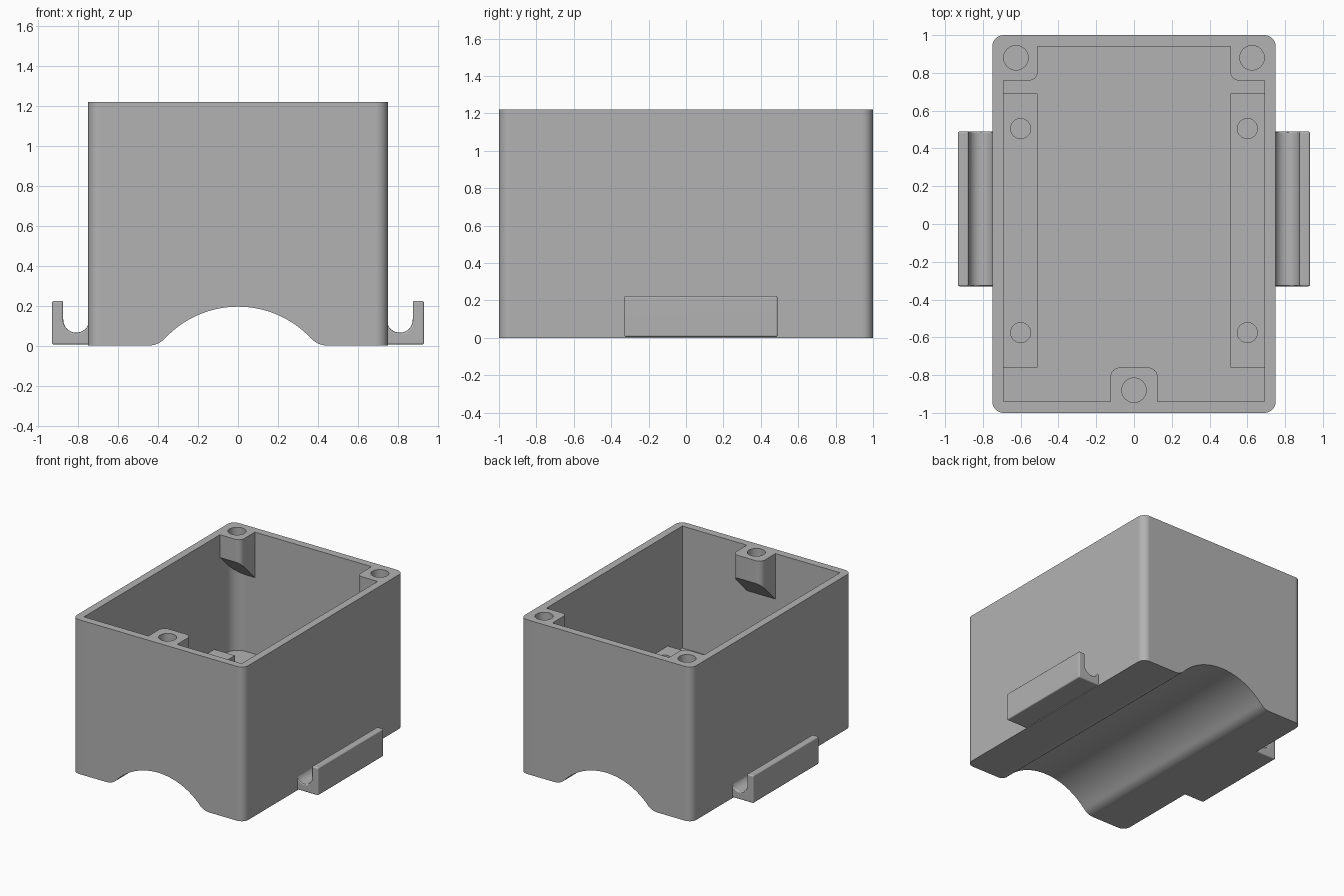
import bpy, bmesh
from math import sin, cos, pi, atan2, sqrt
from mathutils import Vector

if "Cube" in bpy.data.objects:
    bpy.data.objects.remove(bpy.data.objects["Cube"])

grey = bpy.data.materials.new("plain grey")
grey.use_nodes = True
GREY = (0.45, 0.45, 0.45, 1)
grey.diffuse_color = GREY
grey.node_tree.nodes["Principled BSDF"].inputs["Base Color"].default_value = GREY

HEIGHT, FLOOR, LEDGE = 1.22, 0.255, 0.34


def arc(cx, cy, r, a0, a1, n=12):
    return [(cx + r * cos(a0 + (a1 - a0) * i / n), cy + r * sin(a0 + (a1 - a0) * i / n))
            for i in range(n + 1)]


def rounded_box(x0, x1, y0, y1, radii):
    """Outline from lower left, counter-clockwise, one radius per corner."""
    corners = [(x0, y0, 1, 1), (x1, y0, -1, 1), (x1, y1, -1, -1), (x0, y1, 1, -1)]
    pts = []
    for i, ((x, y, sx, sy), r) in enumerate(zip(corners, radii)):
        start = pi + i * pi / 2
        pts += arc(x + sx * r, y + sy * r, r, start, start + pi / 2) if r else [(x, y)]
    return pts


def prism(name, pts, lo, hi, along_y=False):
    """Extrude an outline along z, or an x-z outline along y."""
    place = (lambda a, b, t: (a, t, b)) if along_y else (lambda a, b, t: (a, b, t))
    bm = bmesh.new()
    low = [bm.verts.new(place(a, b, lo)) for a, b in pts]
    high = [bm.verts.new(place(a, b, hi)) for a, b in pts]
    bm.faces.new(low)
    bm.faces.new(high)
    for i in range(len(pts)):
        j = (i + 1) % len(pts)
        bm.faces.new((low[i], low[j], high[j], high[i]))
    bmesh.ops.recalc_face_normals(bm, faces=bm.faces)
    mesh = bpy.data.meshes.new(name)
    bm.to_mesh(mesh)
    bm.free()
    mesh.materials.append(grey)
    ob = bpy.data.objects.new(name, mesh)
    bpy.context.collection.objects.link(ob)
    return ob


def activate(ob):
    bpy.ops.object.select_all(action="DESELECT")
    ob.select_set(True)
    bpy.context.view_layer.objects.active = ob


def subtract(ob, cutter):
    activate(ob)
    mod = ob.modifiers.new("cut", "BOOLEAN")
    mod.operation, mod.solver, mod.object = "DIFFERENCE", "EXACT", cutter
    bpy.ops.object.modifier_apply(modifier=mod.name)
    bpy.data.objects.remove(cutter)


def finish(ob):
    activate(ob)
    bpy.ops.object.shade_smooth_by_angle(angle=pi / 6)
    mod = ob.modifiers.new("even shading", "WEIGHTED_NORMAL")
    mod.keep_sharp = True


def screw_boss(x0, x1, y0, y1, radii):
    """Boss whose underside slopes down toward the end wall."""
    ob = prism("screw_boss", rounded_box(x0, x1, y0, y1, radii), 0, HEIGHT + 0.3)
    for v in ob.data.vertices:
        if v.co.z < 0.1:
            v.co.z = HEIGHT - 0.18 - (abs(v.co.y) - 0.76)
    return ob


# Cavity shape, with the bosses and ledges left standing
cavity = prism("cavity", rounded_box(-0.69, 0.69, -0.94, 0.94, (0, 0, 0.1, 0.1)),
               FLOOR, HEIGHT + 0.1)
subtract(cavity, screw_boss(-0.8, -0.51, 0.76, 1.1, (0, 0.045, 0, 0)))
subtract(cavity, screw_boss(0.51, 0.8, 0.76, 1.1, (0.045, 0, 0, 0)))
subtract(cavity, screw_boss(-0.125, 0.125, -1.1, -0.76, (0, 0, 0.05, 0.05)))
for x0, x1 in ((-0.8, -0.51), (0.51, 0.8)):
    subtract(cavity, prism("ledge", rounded_box(x0, x1, -0.76, 0.69, (0, 0, 0, 0)),
                           FLOOR - 0.1, LEDGE))

# Outer box
body = prism("box_body", rounded_box(-0.75, 0.75, -1, 1, (0.06,) * 4), 0, HEIGHT)
subtract(body, cavity)

# Arched saddle along the underside, with rounded shoulders
R, r, cz = 0.5, 0.117, -0.305
fx = sqrt((R + r) ** 2 - (r - cz) ** 2)
tilt = atan2(r - cz, fx)
right = arc(fx, r, r, -pi / 2, tilt - pi, 10)
saddle = right + arc(0, cz, R, tilt, pi - tilt, 32)[1:-1]
saddle += [(-x, z) for x, z in reversed(right)]
saddle += [(-fx, -0.2), (fx, -0.2)]
subtract(body, prism("saddle", saddle, -1.2, 1.2, along_y=True))

# Screw holes in the bosses and ledges
holes = [(x, 0.88, 0.065, HEIGHT - 0.2, HEIGHT + 0.1) for x in (-0.625, 0.625)]
holes.append((0, -0.88, 0.065, HEIGHT - 0.2, HEIGHT + 0.1))
holes += [(x, y, 0.053, 0.12, LEDGE + 0.1) for x in (-0.6, 0.6) for y in (-0.575, 0.505)]
for x, y, radius, lo, hi in holes:
    subtract(body, prism("hole", arc(x, y, radius, 0, 2 * pi, 32)[:-1], lo, hi))
finish(body)

# Side hooks with a U-shaped channel
hook = [(0.72, 0.005), (0.932, 0.005), (0.932, 0.224), (0.875, 0.224)]
hook += arc(0.81, 0.13, 0.065, 0, -pi, 20) + [(0.72, 0.13)]
for name, side in (("left_hook", 1), ("right_hook", -1)):
    ob = prism(name, [(side * x, z) for x, z in hook], -0.33, 0.49, along_y=True)
    bevel = ob.modifiers.new("soft edges", "BEVEL")
    bevel.width, bevel.segments, bevel.limit_method = 0.012, 3, "ANGLE"
    bevel.angle_limit = pi / 4
    activate(ob)
    bpy.ops.object.modifier_apply(modifier=bevel.name)
    finish(ob)
